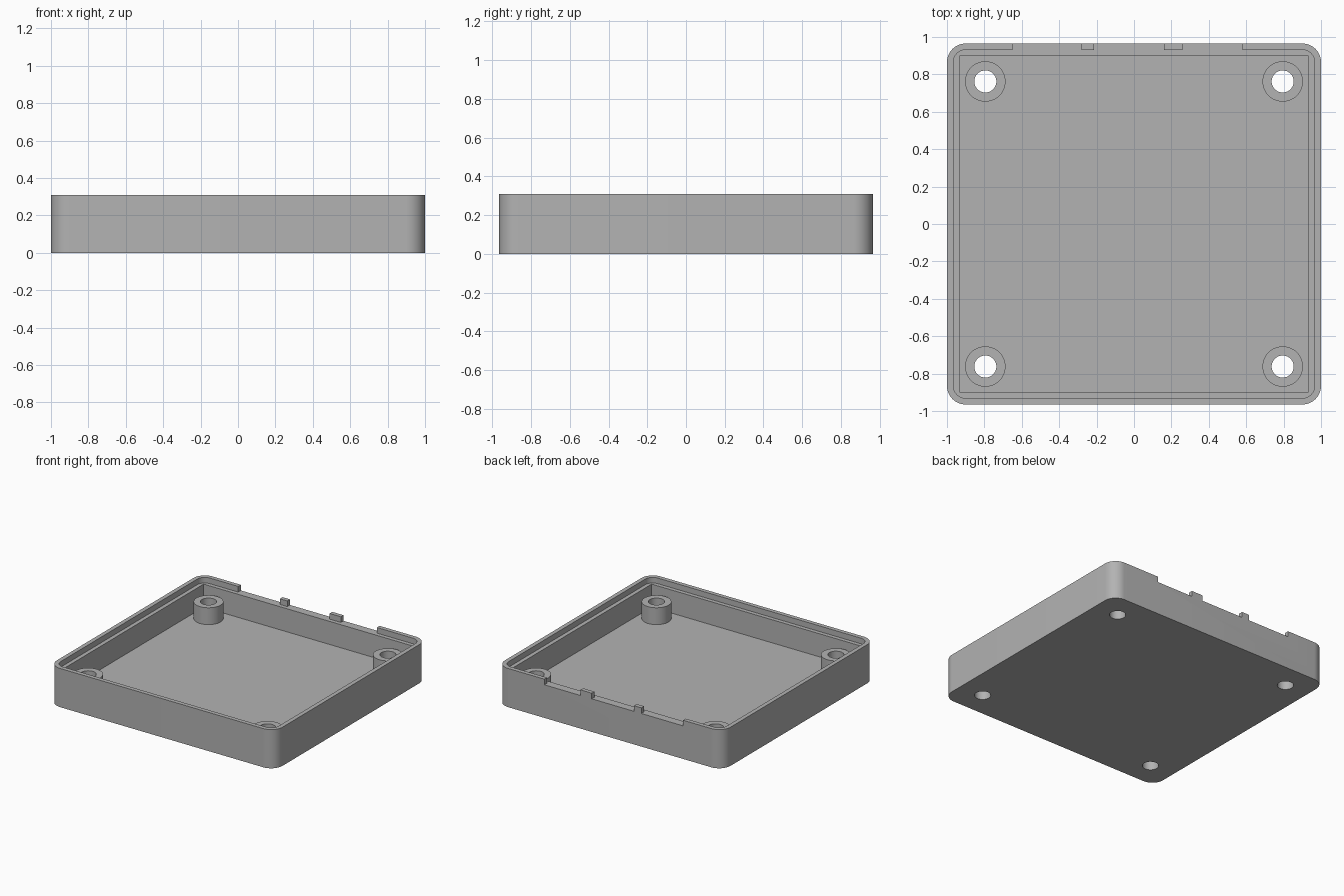
import bpy, bmesh, math

cube = bpy.data.objects.get("Cube")
if cube:
    bpy.data.objects.remove(cube, do_unlink=True)

HX, HY, HEIGHT = 1.0, 0.965, 0.31     # outer half sizes and height
LIP, WALL = 0.034, 0.066              # lip and full wall thickness
FLOOR, LEDGE, BOSS_TOP = 0.08, 0.265, 0.215
RADIUS = 0.1

grey = bpy.data.materials.new("plain grey")
grey.use_nodes = True
colour = (0.45, 0.45, 0.45, 1)
grey.diffuse_color = colour
grey.node_tree.nodes["Principled BSDF"].inputs["Base Color"].default_value = colour


def prism(name, outline, z0, z1):
    """Extrude a closed outline from z0 up to z1."""
    bm = bmesh.new()
    face = bm.faces.new([bm.verts.new((x, y, z0)) for x, y in outline])
    top = bmesh.ops.extrude_face_region(bm, geom=[face])["geom"]
    for v in top:
        if isinstance(v, bmesh.types.BMVert):
            v.co.z = z1
    bmesh.ops.recalc_face_normals(bm, faces=bm.faces)
    mesh = bpy.data.meshes.new(name)
    bm.to_mesh(mesh)
    bm.free()
    mesh.materials.append(grey)
    obj = bpy.data.objects.new(name, mesh)
    bpy.context.collection.objects.link(obj)
    return obj


def rounded(hx, hy, r, steps=12):
    points = []
    for i, (sx, sy) in enumerate([(1, 1), (-1, 1), (-1, -1), (1, -1)]):
        for k in range(steps + 1):
            a = math.pi / 2 * (i + k / steps)
            points.append((sx * (hx - r) + r * math.cos(a),
                           sy * (hy - r) + r * math.sin(a)))
    return points


def rectangle(x0, x1, y0, y1):
    return [(x0, y0), (x1, y0), (x1, y1), (x0, y1)]


def circle(cx, cy, r, n=48):
    return [(cx + r * math.cos(2 * math.pi * i / n),
             cy + r * math.sin(2 * math.pi * i / n)) for i in range(n)]


def combine(target, tool, operation):
    """Apply a boolean and discard the tool object."""
    mod = target.modifiers.new(operation.lower(), "BOOLEAN")
    mod.operation, mod.solver, mod.object = operation, "EXACT", tool
    bpy.ops.object.select_all(action="DESELECT")
    bpy.context.view_layer.objects.active = target
    target.select_set(True)
    bpy.ops.object.modifier_apply(modifier=mod.name)
    bpy.data.objects.remove(tool, do_unlink=True)


# Rounded tray with its stepped rim and square cavity
tray = prism("enclosure_tray", rounded(HX, HY, RADIUS), 0, HEIGHT)
combine(tray, prism("rim_step", rounded(HX - LIP, HY - LIP, RADIUS - LIP),
                    LEDGE, 0.5), "DIFFERENCE")
combine(tray, prism("cavity", rectangle(WALL - HX, HX - WALL, WALL - HY, HY - WALL),
                    FLOOR, 0.5), "DIFFERENCE")

# Gaps in the back lip, leaving two small tabs
for x0, x1 in [(-0.65, -0.28), (-0.215, 0.16), (0.26, 0.58)]:
    combine(tray, prism("lip_gap", rectangle(x0, x1, HY - LIP - 0.02, 1.1),
                        LEDGE, 0.5), "DIFFERENCE")

# Screw bosses with through holes
for sx in (-1, 1):
    for sy in (-1, 1):
        cx, cy = sx * 0.795, sy * 0.762
        combine(tray, prism("boss", circle(cx, cy, 0.108), FLOOR / 2, BOSS_TOP), "UNION")
        combine(tray, prism("screw_hole", circle(cx, cy, 0.059), -0.1, 0.5), "DIFFERENCE")

bpy.ops.object.shade_smooth_by_angle(angle=math.radians(30))
